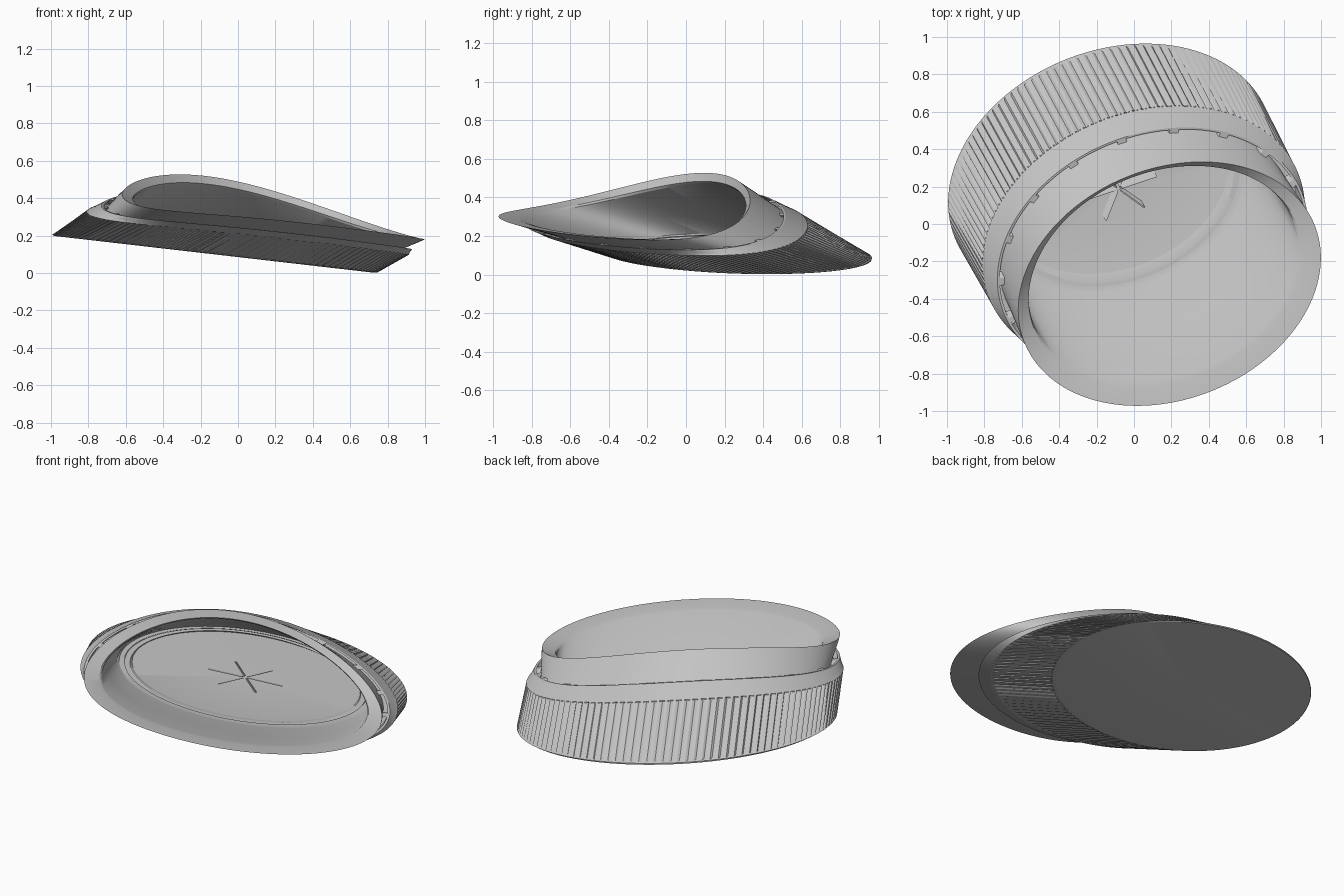
import bpy, bmesh
from math import sin, cos, tau

cube = bpy.data.objects.get("Cube")
if cube:
    bpy.data.objects.remove(cube, do_unlink=True)

# One plain plastic colour
plastic = bpy.data.materials.new("grey_plastic")
plastic.use_nodes = True
GREY = (0.55, 0.55, 0.55, 1)
plastic.diffuse_color = GREY
plastic.node_tree.nodes["Principled BSDF"].inputs["Base Color"].default_value = GREY


def place(t, s, r):
    """Leaning oval cap space: t is the angle, s runs base to lip, r is the radius."""
    x = -0.13 + 0.32 * s + 0.87 * r * cos(t)
    y = 0.275 - 0.595 * s + r * (0.15 * cos(t) + 0.685 * sin(t))
    base = 0.1 - 0.1 * r * cos(t)
    wave = (-0.13 * cos(t) + 0.077 * sin(t) - 0.031 * cos(2 * t)
            - 0.04 * sin(2 * t) + 0.01 * cos(3 * t))
    lip = 0.331 + wave * r / 0.93
    return x, y, base + s * (lip - base)


def finish(name, bm):
    bmesh.ops.recalc_face_normals(bm, faces=bm.faces)
    mesh = bpy.data.meshes.new(name)
    bm.to_mesh(mesh)
    bm.free()
    mesh.materials.append(plastic)
    ob = bpy.data.objects.new(name, mesh)
    bpy.context.collection.objects.link(ob)
    bpy.ops.object.select_all(action='DESELECT')
    ob.select_set(True)
    bpy.context.view_layer.objects.active = ob
    bpy.ops.object.shade_smooth_by_angle(angle=0.35)
    return ob


def sweep(name, profile, steps, ribbed=(), closed=False):
    """Sweep (s, r) points round the cap; ribbed rows get grooves."""
    bm = bmesh.new()
    rows = []
    for k, (s, r) in enumerate(profile):
        if r == 0:
            rows.append([bm.verts.new(place(0, s, 0))] * steps)
            continue
        rows.append([bm.verts.new(place(
            tau * i / steps, s, r - (0.018 if k in ribbed and i % 3 == 0 else 0)))
            for i in range(steps)])
    pairs = list(zip(rows, rows[1:]))
    if closed:
        pairs.append((rows[-1], rows[0]))
    for a, b in pairs:
        for i in range(steps):
            j = (i + 1) % steps
            bm.faces.new(dict.fromkeys((a[i], a[j], b[j], b[i])))
    return finish(name, bm)


def block(bm, corners):
    """Six-sided block from eight (t, s, r) corners, bottom four first."""
    v = [bm.verts.new(place(*c)) for c in corners]
    for f in ((0, 1, 2, 3), (4, 5, 6, 7), (0, 1, 5, 4),
              (1, 2, 6, 5), (2, 3, 7, 6), (3, 0, 4, 7)):
        bm.faces.new([v[i] for i in f])


# Closed base and ribbed skirt, up to the plain tapered collar
sweep("ribbed_skirt", [(0, 0), (0, 0.98), (0.02, 1), (0.03, 1), (0.56, 0.99),
                       (0.57, 0.99), (0.62, 0.975), (0.72, 0.955), (0.72, 0.94),
                       (0.62, 0.935), (0.62, 0.9)], 360, ribbed=(3, 4))

# Neck, funnel lip with a lower inner edge, inner wall, ledge and floor
sweep("neck_and_floor", [(0.62, 0.905), (0.72, 0.91), (0.9, 0.925), (1, 0.93),
                         (0.93, 0.84), (0.9, 0.83), (0.5, 0.82), (0.14, 0.8),
                         (0.1, 0.79), (0.1, 0.76), (0.07, 0.75), (0.1, 0)], 144)

# Raised sealing ring on the floor
sweep("sealing_ring", [(0.06, 0.76), (0.13, 0.755), (0.13, 0.72), (0.06, 0.71)],
      144, closed=True)

# Small bridges between collar and neck
bm = bmesh.new()
for n in range(18):
    a, b = tau * n / 18, tau * n / 18 + 0.06
    block(bm, [(t, s, r) for s in (0.66, 0.715)
               for t, r in ((a, 0.9), (b, 0.9), (b, 0.945), (a, 0.945))])
finish("collar_bridges", bm)

# Six thin low fins on the middle of the floor
bm = bmesh.new()
for n in range(6):
    t = tau * n / 6 + 0.2
    block(bm, [(t + d / r, s, r) for s in (0.07, 0.15)
               for d, r in ((-0.004, 0.02), (0.004, 0.02), (0.004, 0.24), (-0.004, 0.24))])
finish("centre_fins", bm)
